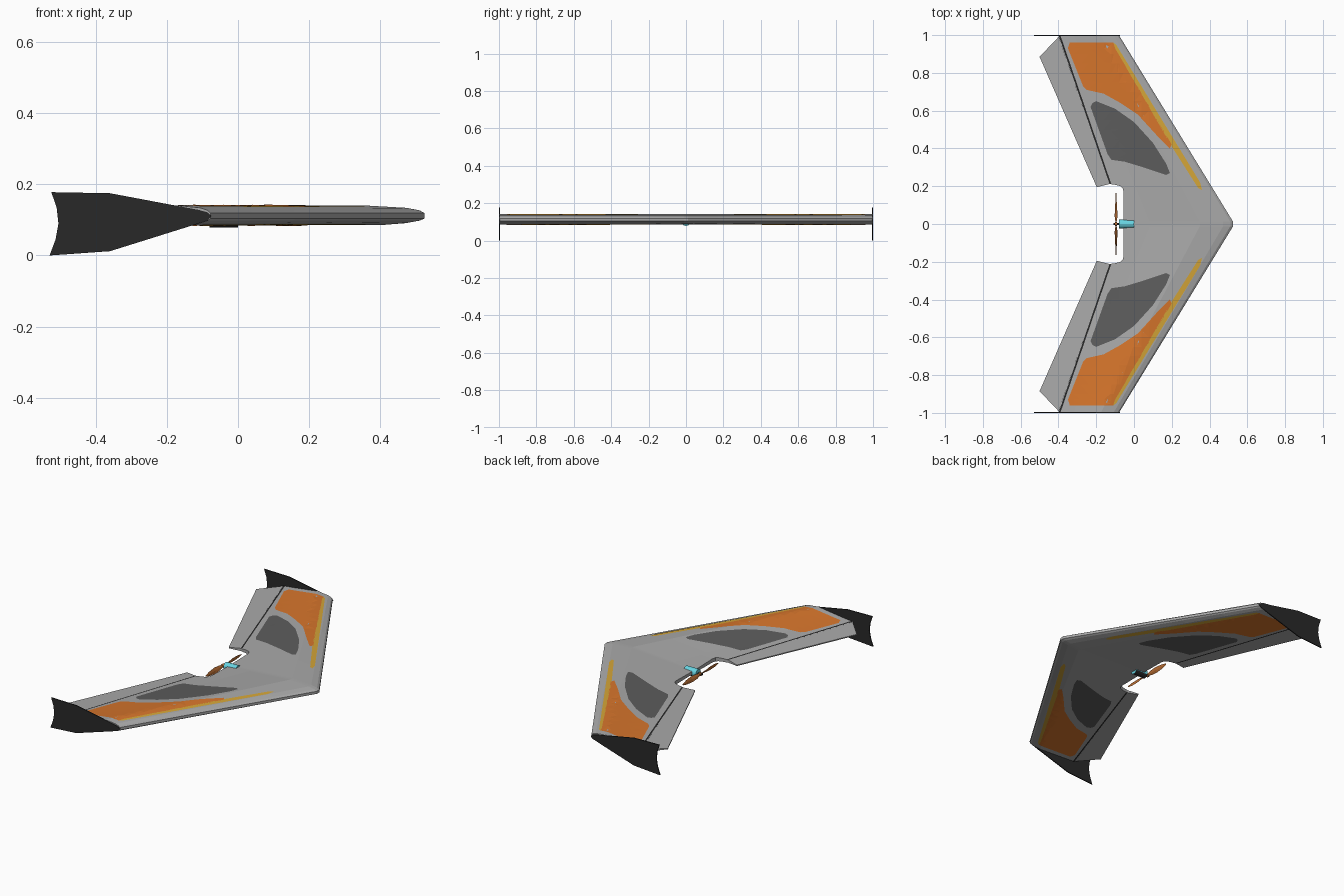
import bpy
import bmesh
from math import pi, radians, cos, sin
from mathutils import Vector, Matrix

if "Cube" in bpy.data.objects:
    bpy.data.objects.remove(bpy.data.objects["Cube"])


def material(name, r, g, b):
    m = bpy.data.materials.new(name)
    m.use_nodes = True
    m.diffuse_color = (r, g, b, 1)
    m.node_tree.nodes["Principled BSDF"].inputs["Base Color"].default_value = (r, g, b, 1)
    return m


GREY = material("light grey foam", 0.4, 0.4, 0.4)
DARK = material("dark grey panel", 0.11, 0.11, 0.11)
ORANGE = material("orange paint", 0.68, 0.18, 0.025)
YELLOW = material("yellow paint", 0.66, 0.38, 0.04)
BLACK = material("black plastic", 0.022, 0.022, 0.022)
CYAN = material("cyan motor", 0.14, 0.66, 0.76)
BROWN = material("propeller orange", 0.5, 0.16, 0.035)


def finish(name, bm, *mats):
    me = bpy.data.meshes.new(name)
    bm.to_mesh(me)
    bm.free()
    ob = bpy.data.objects.new(name, me)
    bpy.context.collection.objects.link(ob)
    for m in mats:
        me.materials.append(m)
    return ob


# Wing planform and airfoil section
UPPER = [(0, .119), (.025, .127), (.09, .134), (.3, .141), (.75, .122), (1, .113)]
LOWER = [(0, .104), (.025, .098), (.09, .091), (.22, .085), (.75, .093), (1, .097)]


def lead(y):
    return min(.525, -.08 + .612 * (1 - abs(y)))


def hinge(y):
    return -.058 - .342 * abs(y)


def height(t, profile):
    for (a, za), (b, zb) in zip(profile, profile[1:]):
        if t <= b:
            return za + (zb - za) * (t - a) / (b - a)
    return profile[-1][1]


def surface(x, y, profile):
    return height((lead(y) - x) / (lead(y) - hinge(y)), profile)


# Wing, with a rounded motor notch in the middle of the trailing edge
NOTCH = {0: -.055, .012: -.055, .17: -.055, .19: -.06, .2: -.072, .207: -.095, .212: -.131}
half = list(NOTCH) + [.4, .6, .8, .996]
stations = [-y for y in half[:0:-1]] + half
bm = bmesh.new()
rings = []
for y in stations:
    c = lead(y) - hinge(y)
    end = NOTCH.get(abs(y), hinge(y))
    ring = []
    for prof in (UPPER, LOWER[::-1]):
        for t, _ in prof:
            x = max(lead(y) - c * t, end)
            ring.append(bm.verts.new((x, y, surface(x, y, prof if prof is UPPER else LOWER))))
    rings.append(ring)
for a, b in zip(rings, rings[1:]):
    for i in range(len(a)):
        j = (i + 1) % len(a)
        bm.faces.new((a[i], a[j], b[j], b[i]))
bm.faces.new(rings[0])
bm.faces.new(rings[-1])
bmesh.ops.recalc_face_normals(bm, faces=bm.faces)
finish("wing", bm, GREY)


# Painted panels: outlines cut into small faces and laid on the wing skin
def panel(name, outline, mat, lift=.002):
    for side, label in ((1, "left"), (-1, "right")):
        for prof, sign, face in ((UPPER, 1, "upper"), (LOWER, -1, "lower")):
            bm = bmesh.new()
            bm.faces.new([bm.verts.new((x, y * side, 0)) for x, y in outline])
            bmesh.ops.triangulate(bm, faces=bm.faces)
            for axis, step in ((Vector((1, 0, 0)), .04), (Vector((0, 1, 0)), .05)):
                for k in range(-21, 22):
                    bmesh.ops.bisect_plane(bm, geom=bm.verts[:] + bm.edges[:] + bm.faces[:],
                                           plane_co=axis * k * step, plane_no=axis)
            bmesh.ops.triangulate(bm, faces=bm.faces)
            for v in bm.verts:
                v.co.z = surface(v.co.x, v.co.y, prof) + sign * lift
            bm.normal_update()
            bmesh.ops.reverse_faces(bm, faces=[f for f in bm.faces if f.normal.z * sign < 0])
            finish(f"{label}_{face}_{name}", bm, mat)


panel("orange_panel", [(-.34, .96), (-.11, .96), (-.1, .93), (.2, .42), (.19, .4), (.12, .47),
                       (.02, .58), (-.07, .64), (-.16, .69), (-.25, .71), (-.27, .73),
                       (-.35, .93)], ORANGE)
panel("yellow_stripe", [(-.11, .96), (-.095, .95), (.35, .22), (.36, .18), (.34, .19),
                        (.2, .41), (-.1, .93)], YELLOW)
panel("grey_panel", [(-.22, .64), (-.2, .65), (-.1, .61), (0, .54), (.1, .43), (.17, .32),
                     (.19, .27), (.17, .26), (.05, .3), (-.05, .33), (-.12, .34), (-.14, .37),
                     (-.23, .62)], DARK)
panel("hinge_seam", [(hinge(y) + d, y) for y, d in
                     ((.215, .001), (.995, .001), (.995, .01), (.215, .01))], BLACK, .001)

# Elevons and winglets, mirrored left and right
ELEVON = [(-.13, .212, .008), (-.398, .992, .008), (-.5, .885, .003), (-.197, .195, .003)]
WINGLET = [(-.525, .178), (-.36, .175), (-.11, .128), (-.085, .121), (-.075, .111), (-.085, .099),
           (-.13, .084), (-.36, .012), (-.53, 0), (-.513, .045), (-.505, .09), (-.51, .135)]


def slab(name, low, high, mat):
    bm = bmesh.new()
    a = [bm.verts.new(p) for p in low]
    b = [bm.verts.new(p) for p in high]
    bm.faces.new(a)
    bm.faces.new(b)
    for i in range(len(a)):
        j = (i + 1) % len(a)
        bm.faces.new((a[i], a[j], b[j], b[i]))
    bmesh.ops.recalc_face_normals(bm, faces=bm.faces)
    return finish(name, bm, mat)


for s, label in ((1, "left"), (-1, "right")):
    slab(label + "_elevon", [(x, s * y, .105 - h) for x, y, h in ELEVON],
         [(x, s * y, .105 + h) for x, y, h in ELEVON], GREY)
    slab(label + "_winglet", [(x, s * .994, z) for x, z in WINGLET],
         [(x, s * 1.0, z) for x, z in WINGLET], BLACK)


# Motor: cyan can with a black underside, and the propeller shaft
def barrel(name, x0, x1, r, z, mats):
    bm = bmesh.new()
    bmesh.ops.create_cone(bm, cap_ends=True, segments=16, radius1=r, radius2=r, depth=x1 - x0,
                          matrix=Matrix.Translation(((x0 + x1) / 2, 0, z))
                          @ Matrix.Rotation(pi / 2, 4, 'Y'))
    bm.normal_update()
    for f in bm.faces:
        f.material_index = int(len(mats) > 1 and f.normal.z < -.3)
    return finish(name, bm, *mats)


AXIS = .102
barrel("motor", -.08, 0, .024, AXIS, [CYAN, BLACK])
barrel("propeller_shaft", -.108, -.075, .005, AXIS, [BLACK])
barrel("propeller_hub", -.101, -.089, .01, AXIS, [BROWN])

# Propeller blades: tapered and twisted strips
BLADE = [(.005, .006, 20), (.04, .013, 35), (.08, .016, 22), (.13, .012, 14), (.165, .004, 10)]
for s, label in ((1, "left"), (-1, "right")):
    bm = bmesh.new()
    rows = []
    for y, w, tilt in BLADE:
        a = radians(tilt) * s
        d = Vector((sin(a), 0, cos(a))) * w
        n = Vector((cos(a), 0, -sin(a))) * .002
        c = Vector((-.095, y * s, AXIS))
        rows.append([bm.verts.new(c + p) for p in (d, n, -d, -n)])
    for p, q in zip(rows, rows[1:]):
        for i in range(4):
            bm.faces.new((p[i], p[(i + 1) % 4], q[(i + 1) % 4], q[i]))
    bm.faces.new(rows[0])
    bm.faces.new(rows[-1])
    bmesh.ops.recalc_face_normals(bm, faces=bm.faces)
    finish(label + "_propeller_blade", bm, BROWN)
